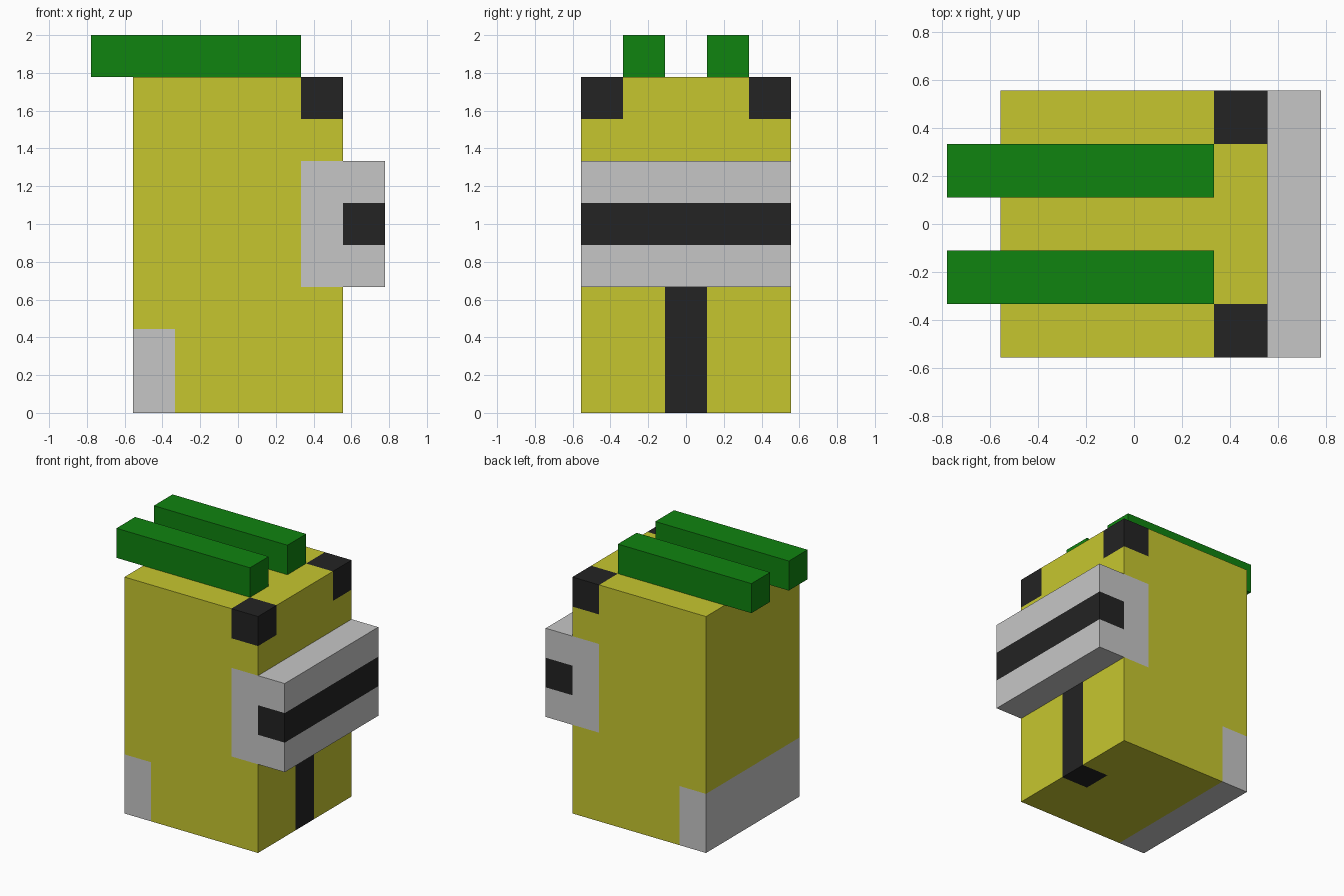
import bpy
import bmesh
from mathutils import Vector

cube = bpy.data.objects.get("Cube")
if cube:
    bpy.data.objects.remove(cube, do_unlink=True)

U = 2 / 9                       # edge of one block
ORIGIN = Vector((-2.5, -2.5, 0))  # corner of the body, in blocks


def srgb(r, g, b):
    def lin(c):
        c /= 255
        return c / 12.92 if c <= 0.04045 else ((c + 0.055) / 1.055) ** 2.4
    return (lin(r), lin(g), lin(b), 1)


def material(name, colour):
    m = bpy.data.materials.new(name)
    m.use_nodes = True
    m.diffuse_color = colour
    m.node_tree.nodes["Principled BSDF"].inputs["Base Color"].default_value = colour
    return m


YELLOW, GREY, BLACK, GREEN = range(4)
MATERIALS = [
    material("yellow", srgb(198, 198, 47)),
    material("light grey", srgb(198, 198, 198)),
    material("black", srgb(35, 35, 35)),
    material("green", srgb(16, 131, 16)),
]


# Colour rules by block position
def body_colour(x, y, z):
    if x == 4 and y in (0, 4) and z == 7:      # top front corners
        return BLACK
    if x == 4 and y == 2 and z < 3:            # centre stripe
        return BLACK
    if x == 4 and 3 <= z < 6:                  # band beside the bumper
        return GREY
    if x == 0 and z < 2:                       # rear skirt
        return GREY
    return YELLOW


def bumper_colour(x, y, z):
    return BLACK if z == 4 else GREY


def bar_colour(x, y, z):
    return GREEN


# Name, first block, end block, colour rule
PARTS = [
    ("body", (0, 0, 0), (5, 5, 8), body_colour),
    ("bumper", (5, 0, 3), (6, 5, 6), bumper_colour),
    ("roof_bar_right", (-1, 1, 8), (4, 2, 9), bar_colour),
    ("roof_bar_left", (-1, 3, 8), (4, 4, 9), bar_colour),
]


def cells(lo, hi):
    return [(x, y, z) for x in range(lo[0], hi[0])
            for y in range(lo[1], hi[1]) for z in range(lo[2], hi[2])]


filled = {c for _, lo, hi, _ in PARTS for c in cells(lo, hi)}


def build(name, lo, hi, rule):
    bm = bmesh.new()
    for cell in cells(lo, hi):
        centre = Vector(cell) + Vector((0.5, 0.5, 0.5)) + ORIGIN
        for axis in range(3):
            for sign in (-1, 1):
                n = Vector((0, 0, 0))
                n[axis] = sign
                # Only exposed sides get a face
                if tuple(int(a + b) for a, b in zip(cell, n)) in filled:
                    continue
                a = Vector((0, 0, 0))
                a[(axis + 1) % 3] = 0.5
                b = n.cross(a)
                mid = centre + n * 0.5
                corners = (mid - a - b, mid + a - b, mid + a + b, mid - a + b)
                face = bm.faces.new([bm.verts.new(p * U) for p in corners])
                face.material_index = rule(*cell)
    # Weld the blocks and merge flat areas of one colour
    bmesh.ops.remove_doubles(bm, verts=bm.verts, dist=0.001)
    bmesh.ops.dissolve_limit(bm, angle_limit=0.01, verts=bm.verts,
                             edges=bm.edges, delimit={'MATERIAL'})
    mesh = bpy.data.meshes.new(name)
    for m in MATERIALS:
        mesh.materials.append(m)
    bm.to_mesh(mesh)
    bm.free()
    bpy.context.collection.objects.link(bpy.data.objects.new(name, mesh))


for part in PARTS:
    build(*part)
